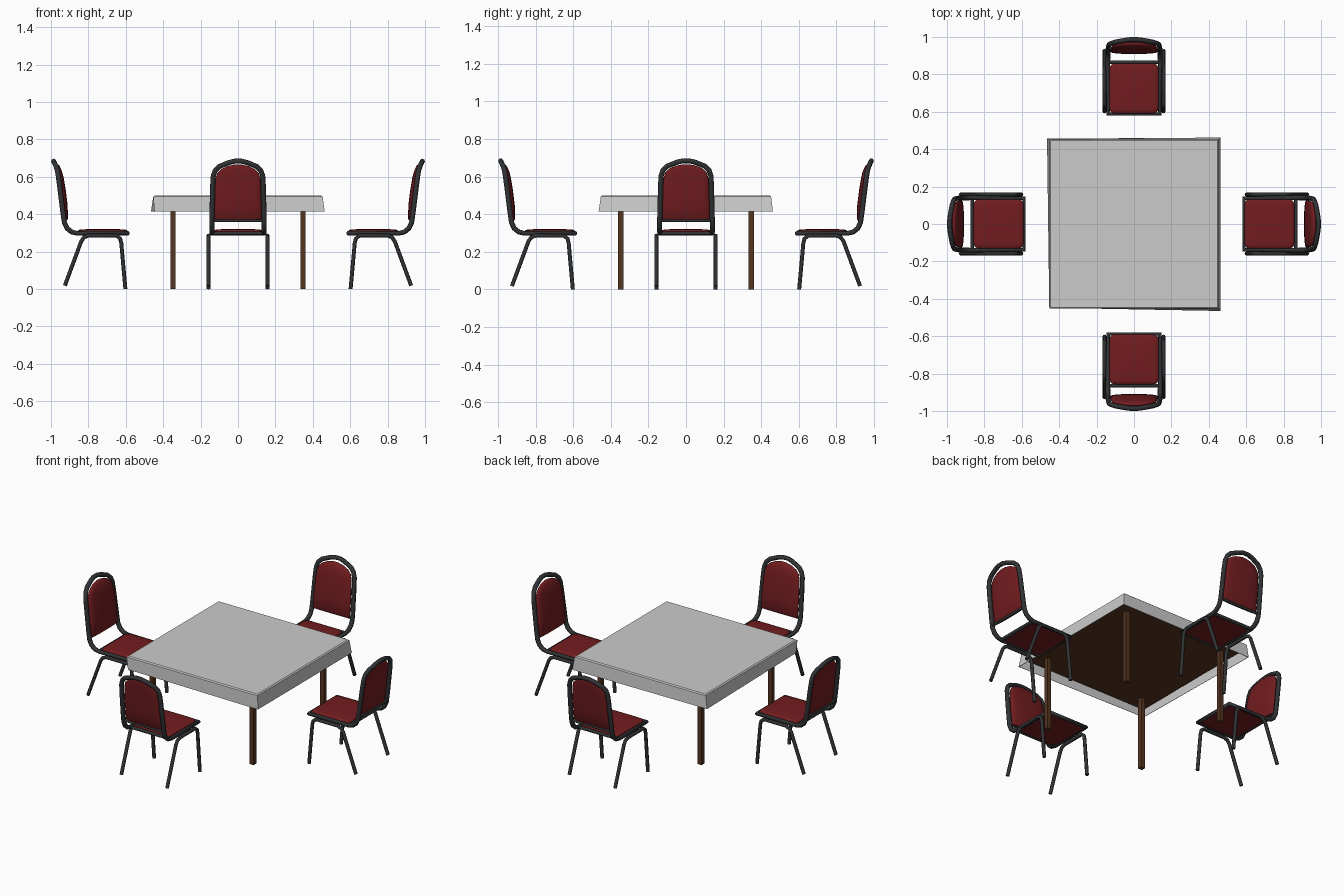
import bpy, bmesh
from math import pi, cos, sin, copysign

if "Cube" in bpy.data.objects:
    bpy.data.objects.remove(bpy.data.objects["Cube"])


def material(name, rgb):
    m = bpy.data.materials.new(name)
    m.diffuse_color = (*rgb, 1)
    m.use_nodes = True
    m.node_tree.nodes["Principled BSDF"].inputs["Base Color"].default_value = m.diffuse_color
    return m


RED = material("red_fabric", (0.17, 0.012, 0.014))
BLACK = material("black_metal", (0.03, 0.032, 0.034))
WOOD = material("dark_wood", (0.09, 0.035, 0.015))


def add(name, data, mat=None):
    ob = bpy.data.objects.new(name, data)
    bpy.context.collection.objects.link(ob)
    if mat:
        data.materials.append(mat)
    return ob


def box(name, center, size, mat):
    bm = bmesh.new()
    bmesh.ops.create_cube(bm, size=1)
    for v in bm.verts:
        v.co = [c + s * p for c, s, p in zip(center, size, v.co)]
    me = bpy.data.meshes.new(name)
    bm.to_mesh(me)
    bm.free()
    return add(name, me, mat)


def tube(name, points, radius, cyclic=False):
    cu = bpy.data.curves.new(name, 'CURVE')
    cu.dimensions = '3D'
    cu.bevel_depth = radius
    cu.bevel_resolution = 2
    cu.use_fill_caps = True
    sp = cu.splines.new('POLY')
    sp.points.add(len(points) - 1)
    for p, co in zip(sp.points, points):
        p.co = (*co, 1)
    sp.use_cyclic_u = cyclic
    return add(name, cu, BLACK)


def loft(name, rings, mat):
    bm = bmesh.new()
    loops = [[bm.verts.new(p) for p in r] for r in rings]
    n = len(loops[0])
    for a, b in zip(loops, loops[1:]):
        for i in range(n):
            j = (i + 1) % n
            bm.faces.new((a[i], a[j], b[j], b[i]))
    bm.faces.new(loops[0][::-1])
    bm.faces.new(loops[-1])
    bmesh.ops.recalc_face_normals(bm, faces=bm.faces)
    for f in bm.faces:
        f.smooth = True
    for e in bm.edges:
        if e.calc_face_angle(0) > 0.9:
            e.smooth = False
    me = bpy.data.meshes.new(name)
    bm.to_mesh(me)
    bm.free()
    return add(name, me, mat)


# Tablecloth: slightly uneven flared skirt, open underneath
bottom = [(-0.447, -0.448), (0.463, -0.465), (0.463, 0.462), (-0.465, 0.456)]
signs = [(-1, -1), (1, -1), (1, 1), (-1, 1)]
bm = bmesh.new()
low = [bm.verts.new((x, y, 0.415)) for x, y in bottom]
mid = [bm.verts.new((0.453 * x, 0.453 * y, 0.494)) for x, y in signs]
top = [bm.verts.new((0.446 * x, 0.446 * y, 0.5)) for x, y in signs]
for a, b in ((low, mid), (mid, top)):
    for i in range(4):
        j = (i + 1) % 4
        bm.faces.new((a[i], a[j], b[j], b[i]))
bm.faces.new(top)
me = bpy.data.meshes.new("tablecloth")
bm.to_mesh(me)
bm.free()
cloth = add("tablecloth", me)
thick = cloth.modifiers.new("thickness", 'SOLIDIFY')
thick.thickness = 0.003
thick.offset = -1

# Table board and legs
box("table_board", (0, 0, 0.473), (0.87, 0.87, 0.036), WOOD)
for x, y in signs:
    box("table_leg", (0.347 * x, 0.347 * y, 0.23), (0.027, 0.027, 0.46), WOOD)

# One chair, standing at +y and facing the table
chair = []

# Seat and back frame: one bent tube, mirrored left to right
half = [(0.138, 0.588, 0.298), (0.14, 0.86, 0.298), (0.14, 0.89, 0.306),
        (0.14, 0.914, 0.325), (0.14, 0.928, 0.355), (0.139, 0.936, 0.41),
        (0.135, 0.955, 0.56), (0.132, 0.961, 0.605), (0.122, 0.966, 0.635),
        (0.1, 0.973, 0.656), (0.05, 0.982, 0.676), (0.018, 0.986, 0.684)]
frame = tube("chair_frame", half + [(-x, y, z) for x, y, z in half[::-1]], 0.0135, True)
for i, p in enumerate(frame.data.splines[0].points):
    if p.co.y < 0.87:
        p.radius = 0.9
chair.append(frame)

# Cross bars
chair.append(tube("seat_rear_bar", [(-0.14, 0.865, 0.298), (0.14, 0.865, 0.298)], 0.01))
chair.append(tube("back_lower_bar", [(-0.138, 0.931, 0.366), (0.138, 0.931, 0.366)], 0.008))

# Leg pairs: one inverted U on each side
for s in (-1, 1):
    chair.append(tube("leg_pair", [
        (s * 0.158, y, z) for y, z in (
            (0.602, 0.0), (0.624, 0.245), (0.63, 0.27), (0.65, 0.286),
            (0.80, 0.286), (0.823, 0.277), (0.838, 0.256), (0.926, 0.018))], 0.0105))


def rounded(t, power):
    c, s = cos(t), sin(t)
    return copysign(abs(c) ** power, c), copysign(abs(s) ** power, s)


# Seat cushion: rounded square with a softly domed top
rings = []
for k, z in ((1.0, 0.292), (1.0, 0.31), (0.96, 0.316), (0.85, 0.319), (0.5, 0.321)):
    ring = []
    for i in range(32):
        c, s = rounded(2 * pi * (i + 0.5) / 32, 0.2)
        ring.append((0.132 * k * c, 0.724 + 0.134 * k * s, z))
    rings.append(ring)
chair.append(loft("seat_cushion", rings, RED))

# Back cushion: arched outline following the lean of the frame
rows = [(0.366, 0.122, 0.922, 0.008), (0.376, 0.127, 0.923, 0.014), (0.45, 0.126, 0.931, 0.02),
        (0.53, 0.124, 0.941, 0.02), (0.59, 0.12, 0.949, 0.018), (0.62, 0.111, 0.954, 0.016),
        (0.642, 0.09, 0.959, 0.013), (0.657, 0.058, 0.963, 0.01), (0.665, 0.022, 0.966, 0.005)]
rings = []
for z, w, y, t in rows:
    ring = []
    for i in range(24):
        c, s = rounded(2 * pi * i / 24, 0.75)
        ring.append((w * c, y + t * s, z))
    rings.append(ring)
chair.append(loft("back_cushion", rings, RED))

# Three more chairs around the table
for k in range(1, 4):
    for part in chair:
        twin = part.copy()
        twin.rotation_euler.z = k * pi / 2
        bpy.context.collection.objects.link(twin)
